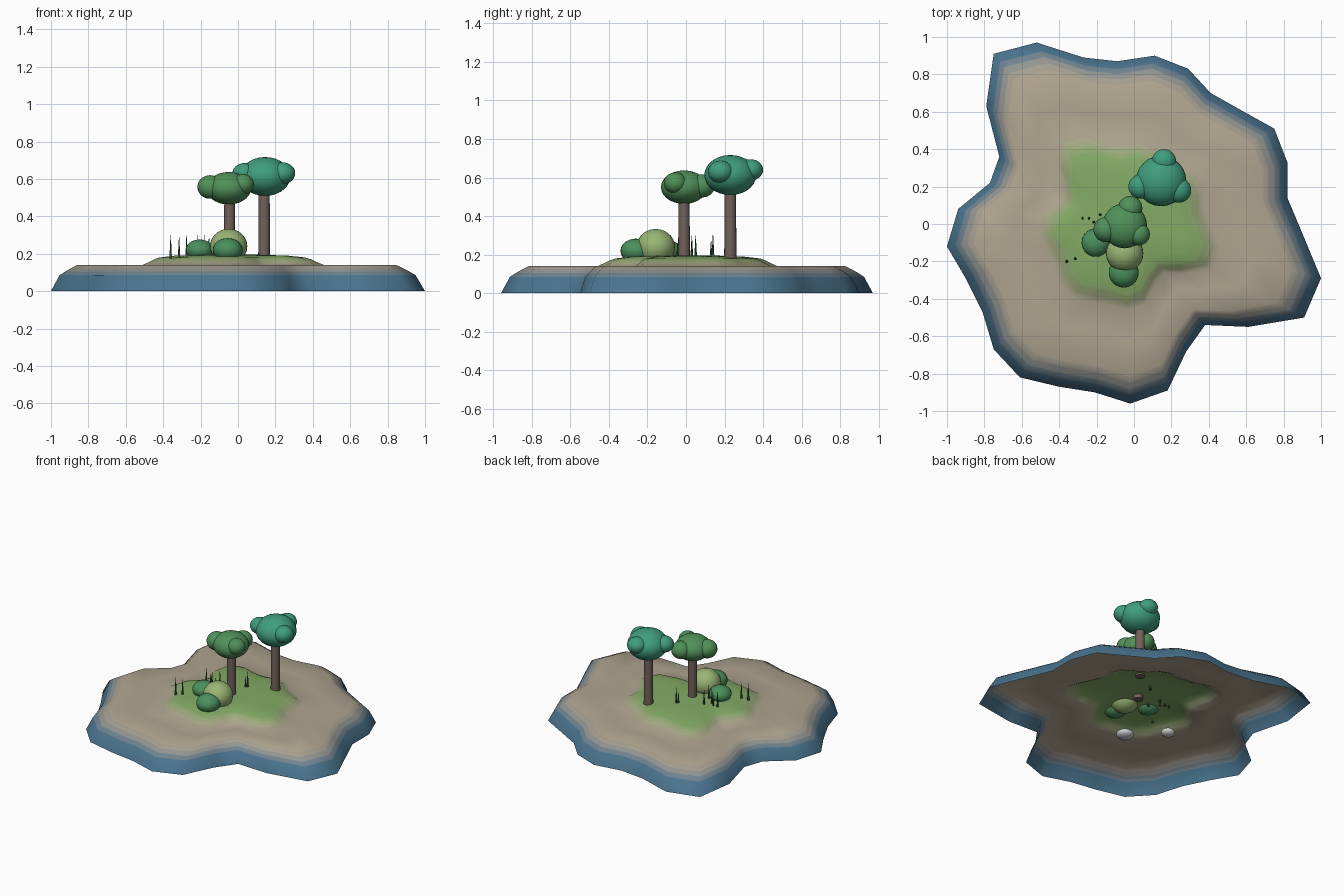
import bpy, bmesh, math
from mathutils import Vector, Matrix

if "Cube" in bpy.data.objects:
    bpy.data.objects.remove(bpy.data.objects["Cube"])


def mat(name, r, g, b):
    m = bpy.data.materials.new(name)
    m.diffuse_color = (r, g, b, 1)
    return m


def mix(name, a, b, t):
    return mat(name, *[a.diffuse_color[i] * (1 - t) + b.diffuse_color[i] * t for i in range(3)])


BLUE = mat("water_blue", .07, .18, .28)
SAND = mat("sand", .44, .38, .28)
GREEN = mat("grass_green", .23, .41, .13)
BARK = mat("bark", .17, .12, .10)
LEAF = mat("leaf_green", .08, .28, .10)
TEAL = mat("leaf_teal", .05, .34, .21)
LIGHT = mat("bush_light", .32, .46, .18)
DARK = mat("bush_dark", .07, .28, .11)
BLADE = mat("blade_dark", .03, .08, .04)


def finish(name, bm, mats, smooth=True):
    me = bpy.data.meshes.new(name)
    bm.to_mesh(me)
    bm.free()
    for m in mats:
        me.materials.append(m)
    for p in me.polygons:
        p.use_smooth = smooth
    ob = bpy.data.objects.new(name, me)
    bpy.context.collection.objects.link(ob)
    return ob


def blobs(name, items, material=None):
    """Join squashed spheres given as (x, y, z, radius, height radius)."""
    bm = bmesh.new()
    for x, y, z, r, rz in items:
        bmesh.ops.create_uvsphere(bm, u_segments=24, v_segments=14, radius=1,
                                  matrix=Matrix.Translation((x, y, z)) @ Matrix.Diagonal((r, r, rz, 1)))
    return finish(name, bm, [material] if material else [])


def cone(name, x, y, z0, z1, r0, r1, sides, material):
    bm = bmesh.new()
    bmesh.ops.create_cone(bm, cap_ends=True, segments=sides, radius1=r0, radius2=r1,
                          depth=z1 - z0, matrix=Matrix.Translation((x, y, (z0 + z1) / 2)))
    ob = finish(name, bm, [material])
    for p in ob.data.polygons:
        p.use_smooth = abs(p.normal.z) < .9
    return ob


# Island shell: coastline scaled inward ring by ring, open underneath
coast = [(1, -.29), (.9, -.05), (.82, .14), (.82, .33), (.75, .51), (.57, .61),
         (.41, .70), (.29, .83), (.11, .90), (-.09, .87), (-.27, .89), (-.52, .97),
         (-.75, .91), (-.79, .63), (-.72, .36), (-.77, .22), (-.94, .08), (-1, -.12),
         (-.90, -.29), (-.81, -.47), (-.75, -.67), (-.61, -.82), (-.40, -.87),
         (-.21, -.90), (-.02, -.96), (.18, -.89), (.28, -.68), (.38, -.54),
         (.61, -.55), (.91, -.50)]
centre = Vector((-.05, .01))
shore = [mix("shore_%d" % i, BLUE, SAND, t) for i, t in enumerate((.25, .6, .85))]
verge = [mix("verge_%d" % i, SAND, GREEN, t) for i, t in enumerate((.2, .5, .8))]
island_mats = [BLUE, *shore, SAND, *verge, GREEN]
# (scale, height, material slot of the band leading inward)
rings = [(1, 0, 0), (.952, .085, 1), (.92, .105, 2), (.885, .124, 3), (.852, .14, 4),
         (.65, .14, 4), (.485, .14, 5), (.45, .155, 6), (.42, .17, 7), (.39, .18, 8),
         (.30, .19, 8), (.15, .195, 8)]
bm = bmesh.new()
loops = []
for s, z, _ in rings:
    loops.append([bm.verts.new((*(centre + (Vector(p) - centre) * s), z)) for p in coast])
n = len(coast)
for k in range(len(rings) - 1):
    a, b = loops[k], loops[k + 1]
    for i in range(n):
        j = (i + 1) % n
        bm.faces.new((a[i], a[j], b[j], b[i])).material_index = rings[k][2]
peak = bm.verts.new((*centre, .197))
for i in range(n):
    bm.faces.new((loops[-1][i], loops[-1][(i + 1) % n], peak)).material_index = 8
finish("island", bm, island_mats)

# Trees: trunk plus a main crown and three side lobes
cone("short_tree_trunk", -.045, -.01, .17, .52, .031, .028, 16, BARK)
blobs("short_tree_crown", [(-.05, -.01, .55, .12, .087), (-.15, -.03, .557, .067, .063),
                           (.025, -.055, .572, .06, .055), (-.02, .085, .557, .065, .06)], LEAF)
cone("tall_tree_trunk", .14, .23, .17, .57, .032, .029, 16, BARK)
blobs("tall_tree_crown", [(.145, .23, .613, .135, .104), (.24, .18, .63, .066, .058),
                          (.035, .2, .63, .065, .055), (.16, .335, .64, .065, .055)], TEAL)

# Bushes
blobs("large_bush", [(-.05, -.157, .24, .1, .093)], LIGHT)
blobs("front_bush", [(-.055, -.26, .22, .08, .063)], DARK)
blobs("left_bush", [(-.205, -.1, .22, .075, .056)], DARK)

# Grass blades
blades = [(-.36, -.2, .30), (-.315, -.185, .29), (-.275, .03, .30), (-.215, .01, .30),
          (-.24, .03, .27), (-.18, .05, .30), (-.155, -.04, .29), (-.02, .14, .305),
          (-.03, .13, .27)]
for i, (x, y, top) in enumerate(blades):
    cone("grass_blade_%d" % i, x, y, .175, top, .008, .001, 6, BLADE)

# Stones buried under the ground
blobs("stone_large", [(-.20, -.33, .105, .058, .03)])
blobs("stone_small", [(-.40, -.13, .105, .045, .027)])

for m in bpy.data.materials:
    if m.users and not m.is_grease_pencil:
        m.use_nodes = True
        m.node_tree.nodes["Principled BSDF"].inputs["Base Color"].default_value = m.diffuse_color
